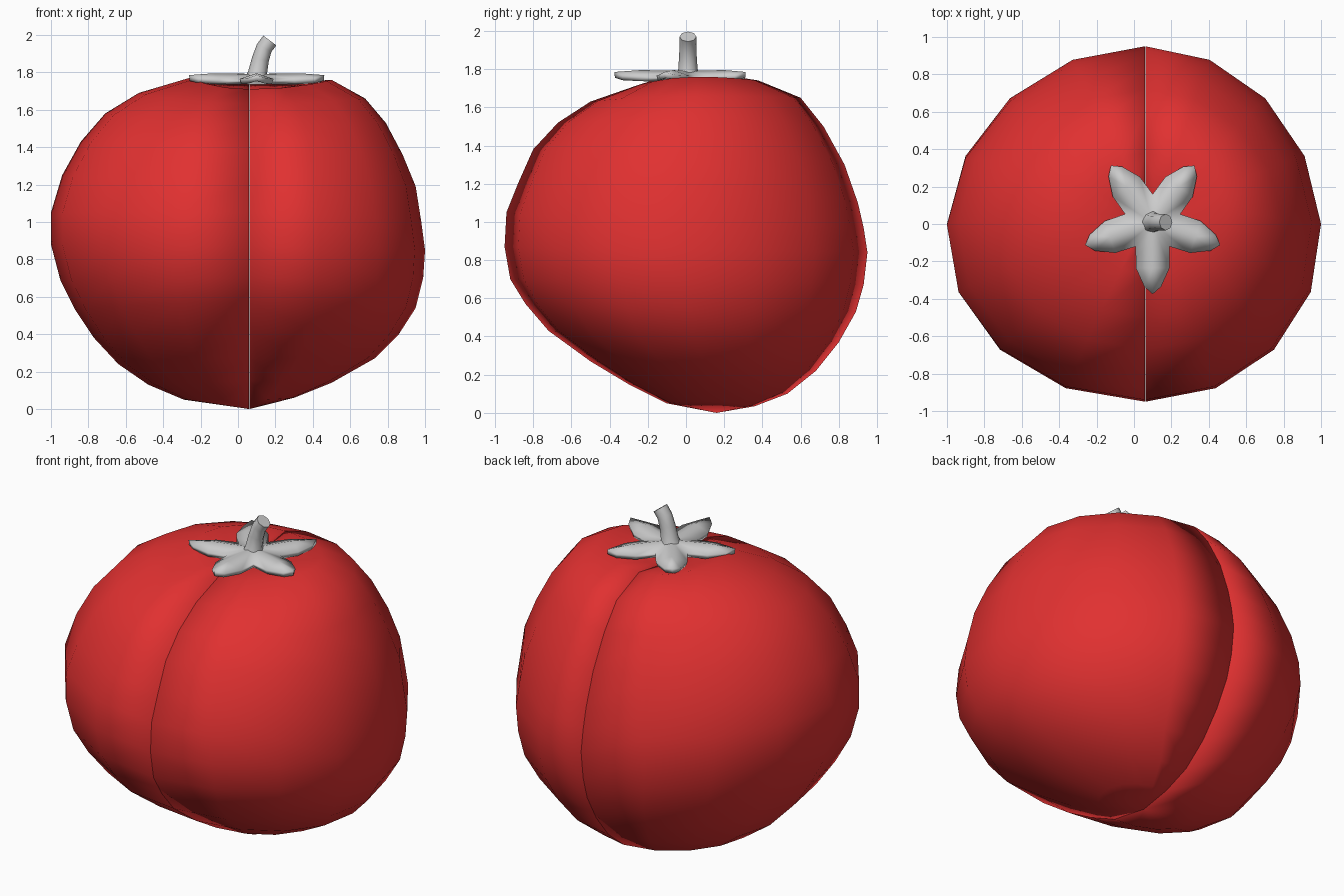
import bpy, bmesh
from math import sin, cos, pi, radians
from mathutils import Vector

if "Cube" in bpy.data.objects:
    bpy.data.objects.remove(bpy.data.objects["Cube"])

red = bpy.data.materials.new("red_skin")
red.diffuse_color = (0.75, 0.03, 0.03, 1)
red.use_nodes = True
red.node_tree.nodes["Principled BSDF"].inputs["Base Color"].default_value = red.diffuse_color

SEAM = 0.06
# Rings top to bottom: left x,z | right x,z | front y,z | back y,z
RINGS = [
    (-.08, 1.72, .24, 1.72, -.10, 1.70, .20, 1.71),
    (-.26, 1.77, .50, 1.76, -.27, 1.71, .38, 1.74),
    (-.53, 1.69, .68, 1.66, -.50, 1.63, .60, 1.65),
    (-.71, 1.58, .79, 1.53, -.67, 1.52, .72, 1.50),
    (-.84, 1.43, .88, 1.36, -.80, 1.38, .83, 1.30),
    (-.94, 1.25, .95, 1.19, -.88, 1.20, .90, 1.10),
    (-1.0, 1.05, .98, 1.00, -.94, 1.05, .93, .97),
    (-1.0, .88, 1.0, .85, -.95, .87, .95, .84),
    (-.95, .69, .99, .70, -.92, .70, .93, .67),
    (-.87, .53, .95, .54, -.84, .57, .89, .53),
    (-.77, .38, .86, .40, -.72, .43, .80, .37),
    (-.64, .24, .73, .27, -.50, .27, .68, .22),
    (-.48, .13, .50, .14, -.30, .15, .53, .10),
    (-.29, .05, .30, .06, -.10, .05, .36, .035),
]


def finish(name, bm, mat=None):
    bmesh.ops.recalc_face_normals(bm, faces=bm.faces[:])
    me = bpy.data.meshes.new(name)
    bm.to_mesh(me)
    bm.free()
    ob = bpy.data.objects.new(name, me)
    bpy.context.collection.objects.link(ob)
    for p in me.polygons:
        p.use_smooth = True
    if mat:
        me.materials.append(mat)
    return ob


def fruit_half(name, side):
    """Closed half of the fruit: lofted rings plus a flat wall on the seam."""
    bm = bmesh.new()
    x0 = SEAM + side * 0.002
    top = bm.verts.new((x0, 0.05, 1.69))
    bottom = bm.verts.new((x0, 0.16, 0.0))
    rows = []
    for xl, zl, xr, zr, yf, zf, yb, zb in RINGS:
        xe, zx = (xr, zr) if side > 0 else (xl, zl)
        row = []
        for i in range(9):
            a = -pi / 2 + pi * i / 8
            s, c = sin(a), cos(a)
            zy = zf if s < 0 else zb
            x = x0 + (xe - x0) * c * (1 - 0.05 * s)
            y = (yf + yb) / 2 + (yb - yf) / 2 * s
            row.append(bm.verts.new((x, y, zx * c * c + zy * s * s)))
        rows.append(row)
    for i in range(8):
        bm.faces.new((top, rows[0][i], rows[0][i + 1]))
        bm.faces.new((bottom, rows[-1][i + 1], rows[-1][i]))
        for r, q in zip(rows, rows[1:]):
            bm.faces.new((r[i], q[i], q[i + 1], r[i + 1]))
    # seam wall, smooth shaded with the skin so the join reads as a crease
    bm.faces.new([top] + [r[0] for r in rows] + [bottom] + [r[8] for r in reversed(rows)])
    return finish(name, bm, red)


fruit_half("fruit_half_left", -1)
fruit_half("fruit_half_right", 1)

# Calyx: five ridged leaves around a hub
bm = bmesh.new()
mid = Vector((0.1, 0.005, 0))


def pt(r, ang, w, z):
    a = radians(ang)
    return bm.verts.new(mid + Vector((r * cos(a) - w * sin(a), r * sin(a) + w * cos(a), z)))


hub = pt(0, 0, 0, 1.79)
notch = [pt(0.155, -90 + 72 * k + 36, 0, 1.765) for k in range(5)]
for k in range(5):
    a = -90 + 72 * k
    n0, n1 = notch[k - 1], notch[k]
    s0, s1 = pt(0.24, a, -0.09, 1.765), pt(0.24, a, 0.09, 1.765)
    ridge = pt(0.24, a, 0, 1.795)
    t0, t1 = pt(0.34, a, -0.045, 1.77), pt(0.34, a, 0.045, 1.77)
    tip = pt(0.38, a, 0, 1.785)
    for f in ((hub, n0, s0, ridge), (hub, ridge, s1, n1),
              (ridge, s0, t0, tip), (ridge, tip, t1, s1)):
        bm.faces.new(f)
calyx = finish("calyx", bm)
sol = calyx.modifiers.new("thickness", 'SOLIDIFY')
sol.thickness = 0.03
bpy.context.view_layer.objects.active = calyx
calyx.select_set(True)
bpy.ops.object.shade_smooth_by_angle(angle=radians(35))

# Stem: short bent tube
cu = bpy.data.curves.new("stem", 'CURVE')
cu.dimensions = '3D'
cu.bevel_depth = 0.046
cu.bevel_resolution = 2
cu.use_fill_caps = True
sp = cu.splines.new('POLY')
path = [(.10, .01, 1.75, 1.5), (.105, .01, 1.80, 1.1), (.12, .01, 1.87, 1),
        (.14, .01, 1.93, .95), (.17, .01, 1.97, .95)]
sp.points.add(len(path) - 1)
for p, (x, y, z, r) in zip(sp.points, path):
    p.co = (x, y, z, 1)
    p.radius = r
sp.use_smooth = True
bpy.context.collection.objects.link(bpy.data.objects.new("stem", cu))
